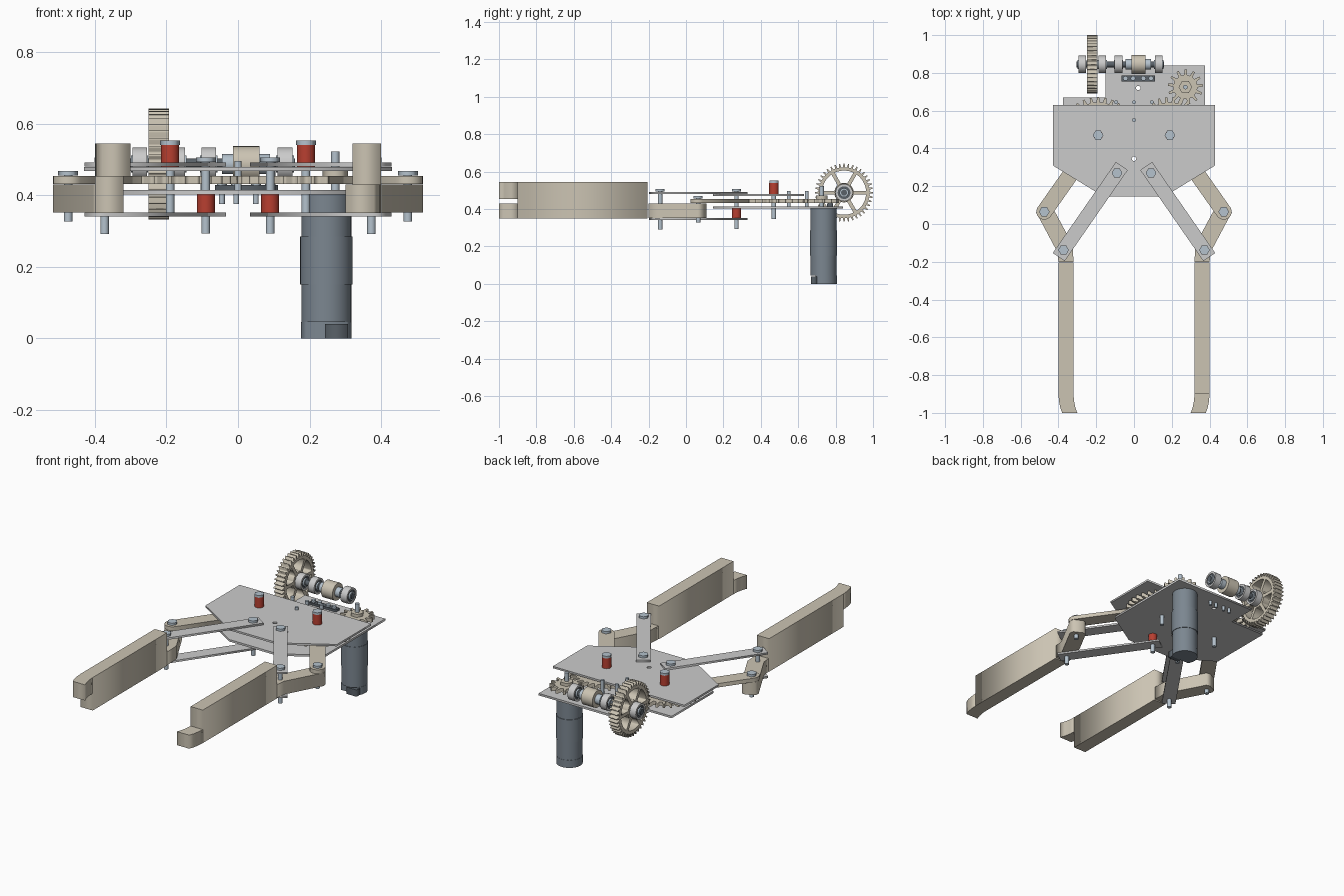
import bpy, bmesh
from math import sin, cos, pi, atan2, hypot
from mathutils import Matrix

if "Cube" in bpy.data.objects:
    bpy.data.objects.remove(bpy.data.objects["Cube"])


def material(name, rgb):
    m = bpy.data.materials.new(name)
    m.diffuse_color = (*rgb, 1)
    m.use_nodes = True
    m.node_tree.nodes["Principled BSDF"].inputs["Base Color"].default_value = m.diffuse_color
    return m


CREAM = material("cream", (0.60, 0.55, 0.45))
STEEL = material("steel", (0.46, 0.54, 0.61))
RED = material("red", (0.48, 0.05, 0.03))
MOTOR = material("motor_grey", (0.20, 0.24, 0.28))
DARK = material("dark", (0.10, 0.12, 0.14))
AXLE_Y, AXLE_Z = 0.845, 0.487


def solid(name, loops, a, b, mat=None, place=None, smooth=False):
    """Extrude flat loops (the first is the outline, the rest are holes) from a to b."""
    cu = bpy.data.curves.new(name, 'CURVE')
    cu.dimensions, cu.fill_mode = '2D', 'BOTH'
    cu.extrude = (b - a) / 2
    for pts in loops:
        sp = cu.splines.new('POLY')
        sp.points.add(len(pts) - 1)
        for p, (x, y) in zip(sp.points, pts):
            p.co = (x, y, 0, 1)
        sp.use_cyclic_u = True
    tmp = bpy.data.objects.new(name + "_curve", cu)
    bpy.context.collection.objects.link(tmp)
    dg = bpy.context.evaluated_depsgraph_get()
    me = bpy.data.meshes.new_from_object(tmp.evaluated_get(dg))
    bpy.data.objects.remove(tmp)
    me.name = name
    bm = bmesh.new()
    bm.from_mesh(me)
    bmesh.ops.remove_doubles(bm, verts=bm.verts, dist=1e-5)
    bmesh.ops.recalc_face_normals(bm, faces=bm.faces)
    bm.transform((place or Matrix()) @ Matrix.Translation((0, 0, (a + b) / 2)))
    bm.to_mesh(me)
    bm.free()
    me.materials.clear()
    if mat:
        me.materials.append(mat)
    ob = bpy.data.objects.new(name, me)
    bpy.context.collection.objects.link(ob)
    if smooth:
        bpy.ops.object.select_all(action='DESELECT')
        ob.select_set(True)
        bpy.context.view_layer.objects.active = ob
        bpy.ops.object.shade_smooth_by_angle(angle=0.6)
    return ob


def ring(r, n=32, c=(0, 0), start=0.0):
    return [(c[0] + r * cos(start + 2 * pi * i / n), c[1] + r * sin(start + 2 * pi * i / n)) for i in range(n)]


def gear_outline(root, tip, n, c=(0, 0), phase=0.0):
    pts, step = [], 2 * pi / n
    for i in range(n):
        for f, r in ((-0.27, root), (-0.13, tip), (0.13, tip), (0.27, root)):
            t = phase + (i + f) * step
            pts.append((c[0] + r * cos(t), c[1] + r * sin(t)))
    return pts


def bar(p, q, w, start=0.0, end=0.0, rounded=False):
    """Strip outline from p to q, extended by start and end, or rounded at q."""
    L, t = hypot(q[0] - p[0], q[1] - p[1]), atan2(q[1] - p[1], q[0] - p[0])
    pts = [(-start, w), (-start, -w)]
    if rounded:
        pts += [(L + w * cos(u), w * sin(u)) for u in [-pi / 2 + pi * i / 12 for i in range(13)]]
    else:
        pts += [(L + end, -w), (L + end, w)]
    return [(p[0] + x * cos(t) - y * sin(t), p[1] + x * sin(t) + y * cos(t)) for x, y in pts]


def bolt(name, c, z0, z1, r=0.012, head=0.028, thick=0.013):
    solid(name + "_shank", [ring(r, 20, c)], z0, z1 - thick, STEEL, smooth=True)
    solid(name + "_head", [ring(head, 6, c)], z1 - thick, z1, STEEL)


# Upper and lower frame plates
solid("upper_plate", [[(-.43, .63), (-.43, .31), (-.16, .145), (.16, .145), (.43, .31), (.43, .63)],
                      ring(.012, 16, (0, .345))], .468, .479)
solid("lower_plate", [[(-.375, .67), (-.375, .28), (-.16, .145), (.16, .145), (.375, .28), (.375, .84),
                       (-.15, .84), (-.15, .67)],
                      ring(.012, 16, (0, .345)), ring(.012, 16, (.022, .72))], .402, .414)

# Mirrored gripper sides
for s, side in ((-1, "left"), (1, "right")):
    def m(pts):
        return [(s * x, y) for x, y in pts]

    gear_c, knee, hinge, anchor = (.19, .47), (.475, .065), (.373, -.138), (.09, .27)
    # Driving gear with its crank arm
    solid(side + "_drive_gear", [gear_outline(.174, .202, 32, (s * .19, .47), pi / 32 if s > 0 else 0)],
          .431, .454, CREAM)
    solid(side + "_crank_arm", [m(bar(gear_c, knee, .042, -.172, rounded=True))], .431, .454, CREAM)
    # Paired parallel links
    for nm, z in (("upper", .480), ("lower", .340)):
        solid(f"{side}_{nm}_link", [m(bar(anchor, hinge, .038, .045, .045))], z, z + .011)
    # Finger: knee, long jaw and hooked half-height tip
    solid(side + "_finger_knee", [m([(.32, -.2), (.40, -.2), (.405, -.15), (.518, .062), (.512, .085),
                                     (.462, .11), (.44, .105), (.325, -.11)])], .352, .430, CREAM)
    solid(side + "_finger_jaw", [m([(.32, -.9), (.40, -.9), (.40, -.205), (.32, -.205)])], .350, .545, CREAM)
    tip = m([(.32, -.9), (.40, -.9), (.397, -.94), (.390, -.975), (.38, -1), (.30, -1), (.311, -.97), (.318, -.935)])
    solid(side + "_finger_tip", [tip], *((.350, .430) if s > 0 else (.452, .545)), CREAM)
    # Pivot bolts and red spacers
    bolt(side + "_anchor_bolt", (s * .09, .27), .293, .506)
    bolt(side + "_hinge_bolt", (s * .373, -.138), .291, .506)
    bolt(side + "_knee_bolt", (s * .475, .065), .327, .468)
    bolt(side + "_gear_bolt", (s * .19, .47), .345, .553)
    solid(side + "_lower_spacer", [ring(.025, 32, (s * .09, .27))], .352, .402, RED, smooth=True)
    solid(side + "_upper_spacer", [ring(.025, 32, (s * .19, .47))], .479, .540, RED, smooth=True)

# Small plate screws
for i, (x, y) in enumerate([(0, .55), (0, .645), (-.095, .645), (.095, .645)]):
    solid(f"plate_screw_{i}", [ring(.01, 16, (x, y))], .402, .495, STEEL, smooth=True)

# Motor with stepped body, end connector and pinion
mc, pc = (.247, .735), (.272, .725)
for nm, r, a, b in (("base", .070, .045, .15), ("middle", .073, .15, .285), ("gearbox", .070, .285, .402)):
    solid("motor_" + nm, [ring(r, 40, mc)], a, b, MOTOR, smooth=True)
solid("motor_end_cap", [[p for p in ring(.071, 40, mc) if p[1] > .685]], 0, .045, MOTOR)
solid("motor_connector", [[(.243, .668), (.308, .668), (.308, .70), (.243, .70)]], 0, .04, DARK)
solid("pinion", [gear_outline(.064, .093, 13, pc, .1)], .431, .454, CREAM)
solid("pinion_hub", [ring(.036, 6, pc)], .454, .472, CREAM)
solid("pinion_shaft", [ring(.012, 20, pc)], .402, .522, STEEL, smooth=True)

# Rear axle assembly: local z runs along x
AX = Matrix.Translation((0, AXLE_Y, AXLE_Z)) @ Matrix(((0, 0, 1, 0), (1, 0, 0, 0), (0, 1, 0, 0), (0, 0, 0, 1)))
windows = []
for k in range(6):
    mid = k * pi / 3 + pi / 6
    sweep = [i / 6 - 1 for i in range(13)]
    windows.append([(.118 * cos(mid + u * .44), .118 * sin(mid + u * .44)) for u in sweep] +
                   [(.052 * cos(mid - u * .33), .052 * sin(mid - u * .33)) for u in sweep])
solid("spoked_wheel_gear", [gear_outline(.136, .155, 40)] + windows, -.250, -.193, CREAM, AX)
solid("axle", [ring(.016, 24)], -.305, .16, DARK, AX, True)
for i, (a, b) in enumerate([(-.295, -.255), (-.188, -.148), (-.102, -.062), (.110, .152)]):
    solid(f"bearing_outer_{i}", [ring(.046), ring(.034)], a, b, None, AX, True)
    solid(f"bearing_race_{i}", [ring(.034), ring(.024)], a + .005, b - .005, DARK, AX, True)
    solid(f"bearing_inner_{i}", [ring(.024), ring(.016)], a - .004, b + .004, STEEL, AX, True)
solid("axle_spool", [ring(.050), ring(.016)], -.014, .060, CREAM, AX, True)
for i, (a, b) in enumerate([(-.045, -.014), (.060, .090)]):
    solid(f"spool_collar_{i}", [ring(.028)], a, b, STEEL, AX, True)

# Mounting strip and its screws
solid("mount_strip", [[(-.065, .755), (.112, .755), (.112, .787), (-.065, .787)]], .414, .428, DARK)
for i, x in enumerate((-.045, -.005, .05, .09)):
    bolt(f"mount_screw_{i}", (x, .771), .375, .440, .008, .014, .012)
